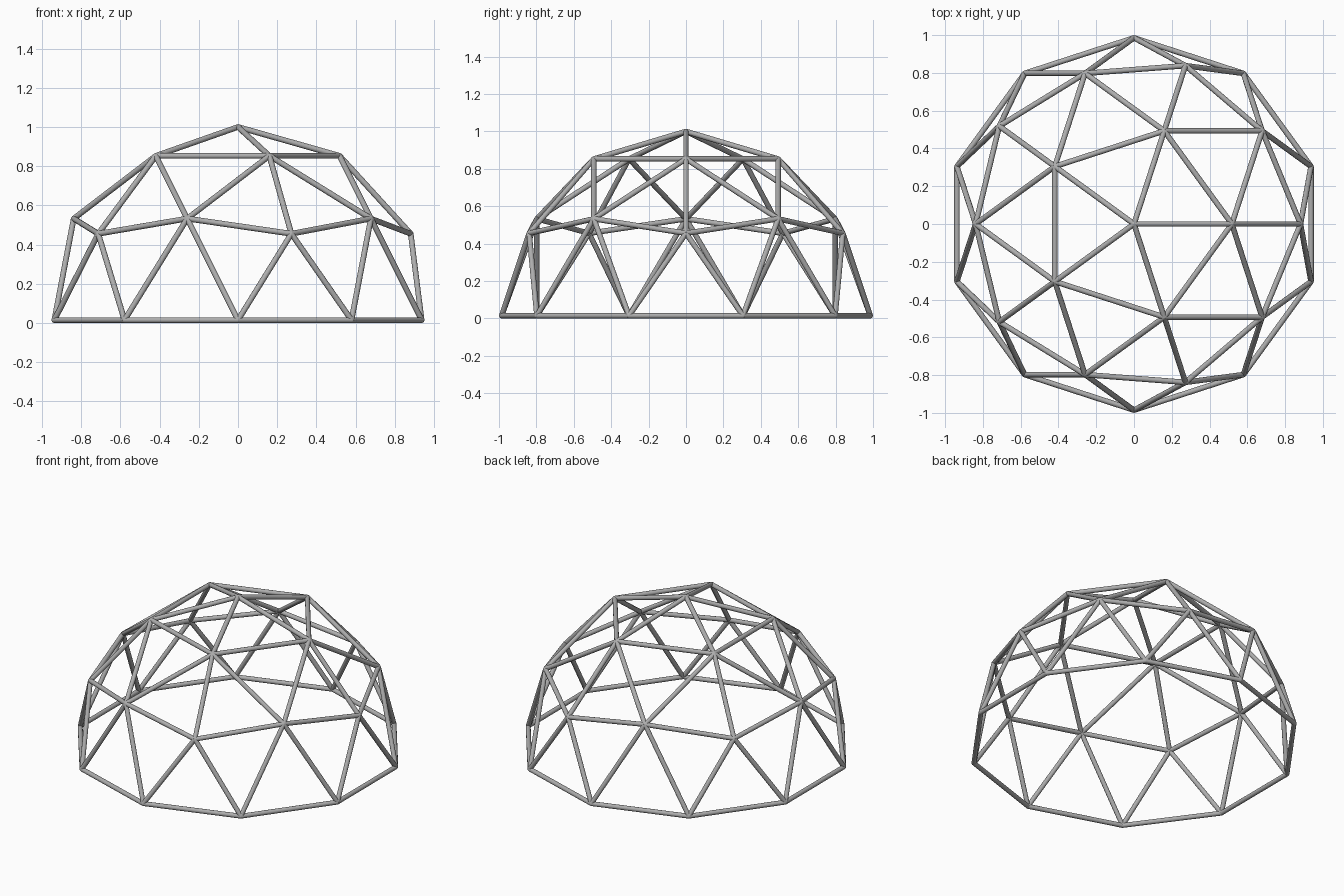
import bpy, bmesh, math
from mathutils import Vector, Matrix

if "Cube" in bpy.data.objects:
    bpy.data.objects.remove(bpy.data.objects["Cube"])

STRUT = 0.0145          # strut radius
R = 1.0 - STRUT         # dome radius at strut centre lines
BASE = STRUT            # height of the base ring centre line

steel = bpy.data.materials.new("light grey steel")
steel.diffuse_color = (0.42, 0.42, 0.42, 1)
steel.use_nodes = True
steel.node_tree.nodes["Principled BSDF"].inputs["Base Color"].default_value = steel.diffuse_color


def ring(count, start, height):
    """Points evenly spaced round the sphere at a relative height."""
    r = math.sqrt(1 - height * height)
    angles = [math.radians(start + 360 / count * i) for i in range(count)]
    return [Vector((R * r * math.cos(a), R * r * math.sin(a), R * height + BASE)) for a in angles]


def make_part(name, edges):
    """One object of round struts with rounded joints."""
    bm = bmesh.new()
    for a, b in edges:
        d = b - a
        m = Matrix.Translation((a + b) / 2) @ d.to_track_quat('Z', 'Y').to_matrix().to_4x4()
        bmesh.ops.create_cone(bm, cap_ends=True, segments=12, radius1=STRUT,
                              radius2=STRUT, depth=d.length, matrix=m)
    for p in {tuple(p) for e in edges for p in e}:
        bmesh.ops.create_icosphere(bm, subdivisions=2, radius=STRUT,
                                   matrix=Matrix.Translation(p))
    mesh = bpy.data.meshes.new(name)
    bm.to_mesh(mesh)
    bm.free()
    mesh.materials.append(steel)
    ob = bpy.data.objects.new(name, mesh)
    bpy.context.collection.objects.link(ob)
    bpy.ops.object.select_all(action='DESELECT')
    ob.select_set(True)
    bpy.context.view_layer.objects.active = ob
    bpy.ops.object.shade_smooth_by_angle(angle=math.radians(40))


# node rings of a two-frequency geodesic hemisphere
apex = Vector((0, 0, R + BASE))
crown = ring(5, 0, 0.85065)
five_way = ring(5, 0, 0.44721)
six_way = ring(5, 36, 0.52573)
ground = ring(10, 18, 0)

cap, upper, middle, lower, foot = [], [], [], [], []
for i in range(5):
    j = (i + 1) % 5
    cap += [(apex, crown[i]), (crown[i], crown[j])]
    upper += [(crown[i], five_way[i]), (crown[i], six_way[i]), (crown[j], six_way[i])]
    middle += [(five_way[i], six_way[i]), (six_way[i], five_way[j])]
    lower += [(five_way[i], ground[2 * i - 1]), (five_way[i], ground[2 * i]),
              (six_way[i], ground[2 * i]), (six_way[i], ground[2 * i + 1])]
for i in range(10):
    foot.append((ground[i], ground[(i + 1) % 10]))

make_part("crown_struts", cap)
make_part("upper_struts", upper)
make_part("middle_ring", middle)
make_part("lower_struts", lower)
make_part("base_ring", foot)
